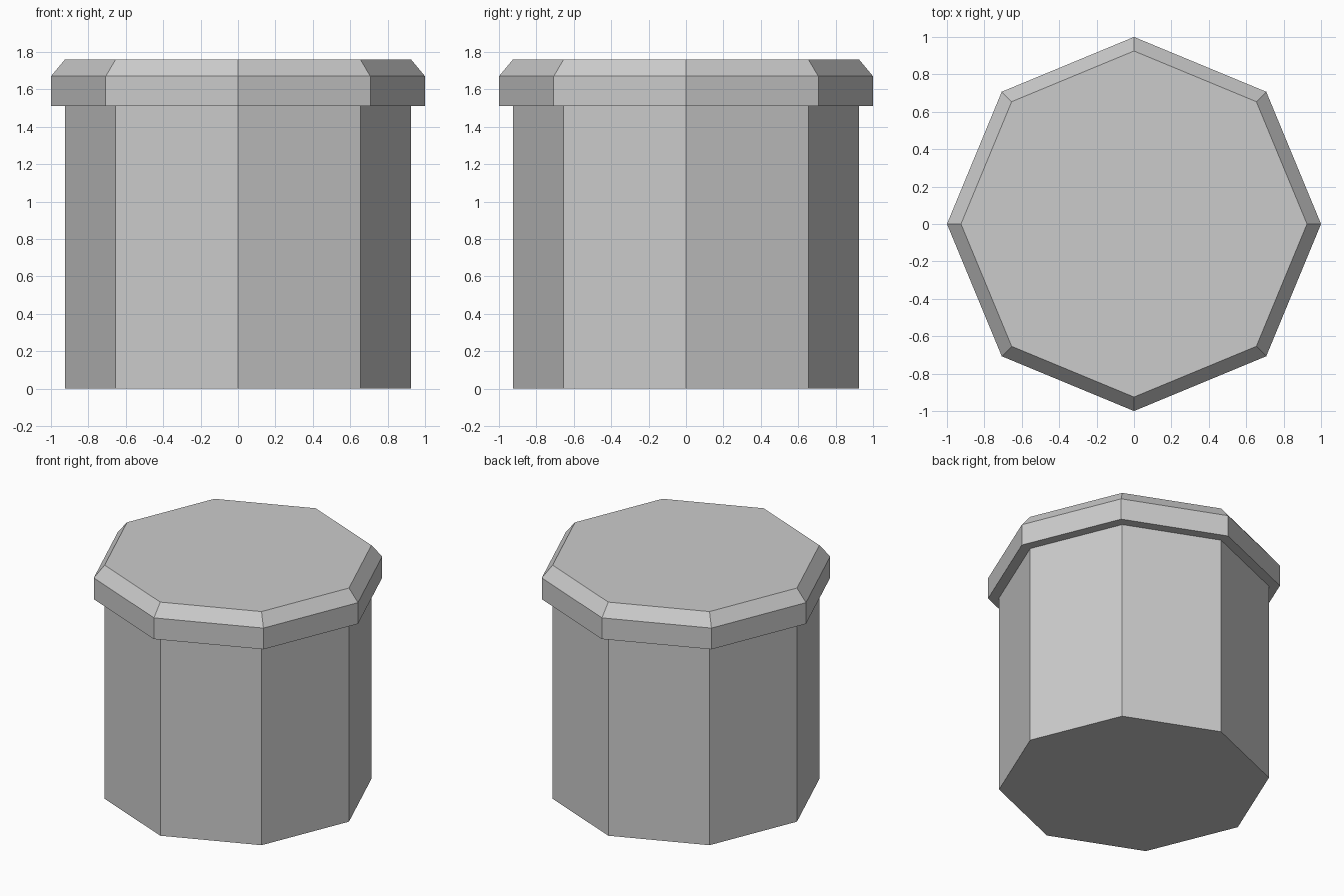
import bpy
import bmesh
from math import cos, sin, tau

if "Cube" in bpy.data.objects:
    bpy.data.objects.remove(bpy.data.objects["Cube"], do_unlink=True)

SIDES = 8

stone = bpy.data.materials.new("plain_grey")
stone.use_nodes = True
GREY = (0.6, 0.6, 0.6, 1)
stone.diffuse_color = GREY
stone.node_tree.nodes["Principled BSDF"].inputs["Base Color"].default_value = GREY


def lathe(name, profile):
    """Closed flat-sided solid from (radius, height) rings, bottom to top."""
    bm = bmesh.new()
    rings = [[bm.verts.new((r * cos(tau * i / SIDES), r * sin(tau * i / SIDES), z))
              for i in range(SIDES)] for r, z in profile]
    for low, high in zip(rings, rings[1:]):
        for i in range(SIDES):
            j = (i + 1) % SIDES
            bm.faces.new((low[i], low[j], high[j], high[i]))
    bm.faces.new(rings[0][::-1])
    bm.faces.new(rings[-1])
    mesh = bpy.data.meshes.new(name)
    bm.to_mesh(mesh)
    bm.free()
    mesh.materials.append(stone)
    obj = bpy.data.objects.new(name, mesh)
    bpy.context.collection.objects.link(obj)
    return obj


# Octagonal column
lathe("column_body", [(0.925, 0), (0.925, 1.51)])
# Overhanging cap with a bevelled upper edge
lathe("rim_cap", [(1, 1.51), (1, 1.67), (0.925, 1.76)])
